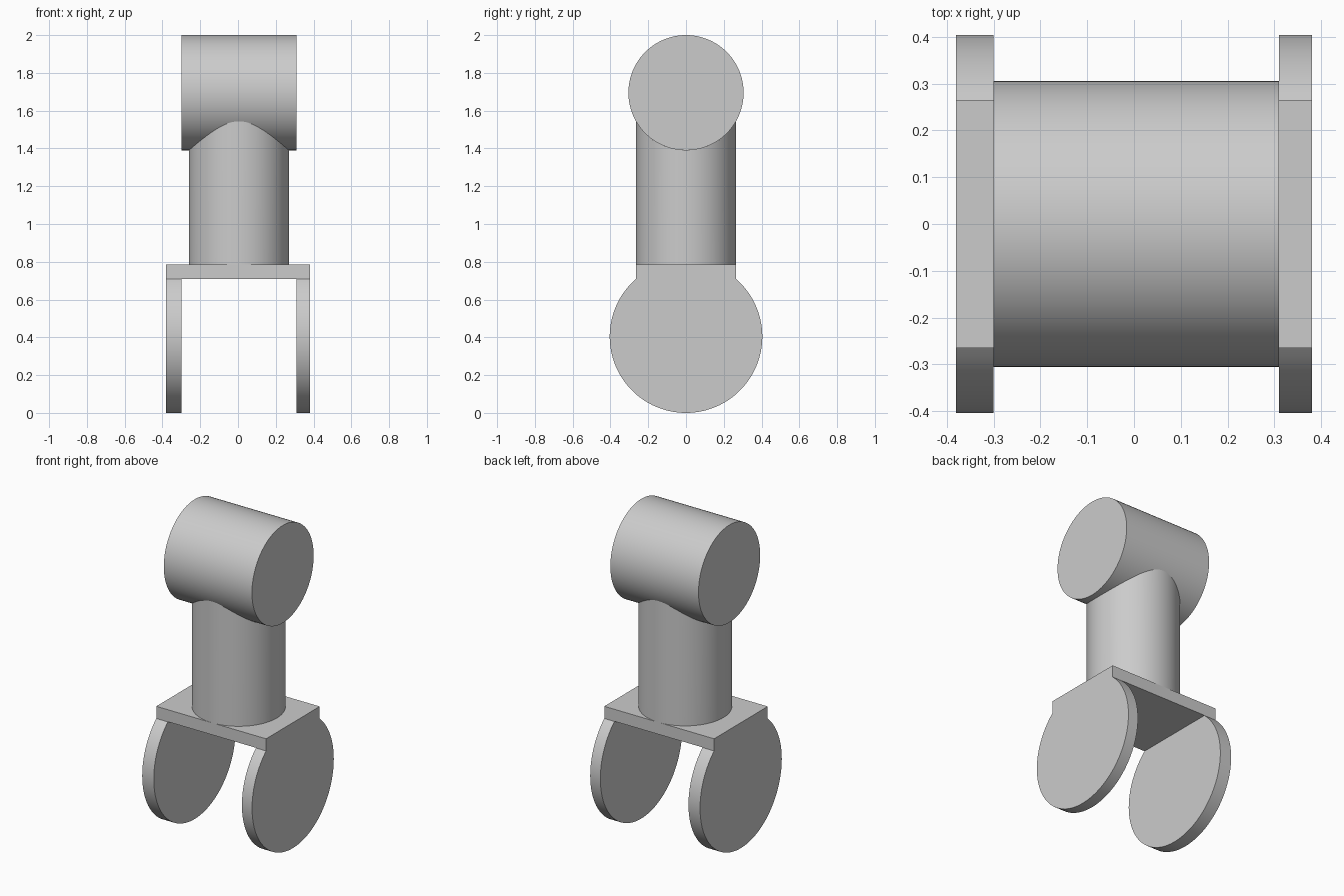
import bpy, bmesh, math

old = bpy.data.objects.get("Cube")
if old:
    bpy.data.objects.remove(old, do_unlink=True)

grey = bpy.data.materials.new("plain grey")
grey.use_nodes = True
grey.diffuse_color = (0.6, 0.6, 0.6, 1)
grey.node_tree.nodes["Principled BSDF"].inputs["Base Color"].default_value = (0.6, 0.6, 0.6, 1)

SEGMENTS = 96
HEAD_R, HEAD_Z = 0.305, 1.695
COLUMN_R, COLUMN_X = 0.265, 0.005
DISC_R = 0.404
PLATE_BOTTOM, PLATE_TOP = 0.71, 0.785
SLOT_LEFT, SLOT_RIGHT = 0.31, -0.3


def finish(name, bm, smooth=True):
    bmesh.ops.recalc_face_normals(bm, faces=bm.faces)
    mesh = bpy.data.meshes.new(name)
    bm.to_mesh(mesh)
    bm.free()
    obj = bpy.data.objects.new(name, mesh)
    bpy.context.collection.objects.link(obj)
    mesh.materials.append(grey)
    if smooth:
        bpy.ops.object.select_all(action="DESELECT")
        obj.select_set(True)
        bpy.context.view_layer.objects.active = obj
        bpy.ops.object.shade_smooth_by_angle(angle=math.radians(30))
    return obj


def extrude_profile(name, profile, x0, x1):
    """Solid made by sweeping a (y, z) outline along x."""
    bm = bmesh.new()
    face = bm.faces.new([bm.verts.new((x0, y, z)) for y, z in profile])
    moved = bmesh.ops.extrude_face_region(bm, geom=[face], use_keep_orig=True)
    verts = [v for v in moved["geom"] if isinstance(v, bmesh.types.BMVert)]
    bmesh.ops.translate(bm, verts=verts, vec=(x1 - x0, 0, 0))
    return finish(name, bm)


def arc(radius, z, start, end, count):
    angles = [start + (end - start) * i / count for i in range(count + 1)]
    return [(radius * math.cos(a), z + radius * math.sin(a)) for a in angles]


# Horizontal cylinder head
circle = arc(HEAD_R, HEAD_Z, 0, math.tau, SEGMENTS)[:-1]
extrude_profile("head", circle, SLOT_RIGHT, SLOT_LEFT)

# Upright column, its top edge fitted to the underside of the head
bm = bmesh.new()
rings = ([], [])
for i in range(SEGMENTS):
    a = math.tau * i / SEGMENTS
    x, y = COLUMN_X + COLUMN_R * math.cos(a), COLUMN_R * math.sin(a)
    rings[0].append(bm.verts.new((x, y, PLATE_TOP)))
    rings[1].append(bm.verts.new((x, y, HEAD_Z - math.sqrt(HEAD_R**2 - y**2))))
for i in range(SEGMENTS):
    j = (i + 1) % SEGMENTS
    bm.faces.new((rings[0][i], rings[0][j], rings[1][j], rings[1][i]))
finish("column", bm)

# Fork: round cheeks joined by a flat plate, made by slotting one solid
corner = math.acos(COLUMN_R / DISC_R)
outline = arc(DISC_R, DISC_R, corner, -math.pi - corner, SEGMENTS)
outline += [(-COLUMN_R, PLATE_TOP), (COLUMN_R, PLATE_TOP)]
fork = extrude_profile("fork", outline, -0.38, 0.38)

slot = extrude_profile("fork_slot_cutter",
                       [(-1, -1), (1, -1), (1, PLATE_BOTTOM), (-1, PLATE_BOTTOM)],
                       SLOT_RIGHT, SLOT_LEFT)
cut = fork.modifiers.new("slot", "BOOLEAN")
cut.operation = "DIFFERENCE"
cut.solver = "EXACT"
cut.object = slot
bpy.ops.object.select_all(action="DESELECT")
fork.select_set(True)
bpy.context.view_layer.objects.active = fork
bpy.ops.object.modifier_move_to_index(modifier=cut.name, index=0)
bpy.ops.object.modifier_apply(modifier=cut.name)
bpy.data.objects.remove(slot, do_unlink=True)
bpy.ops.object.shade_smooth_by_angle(angle=math.radians(30))
